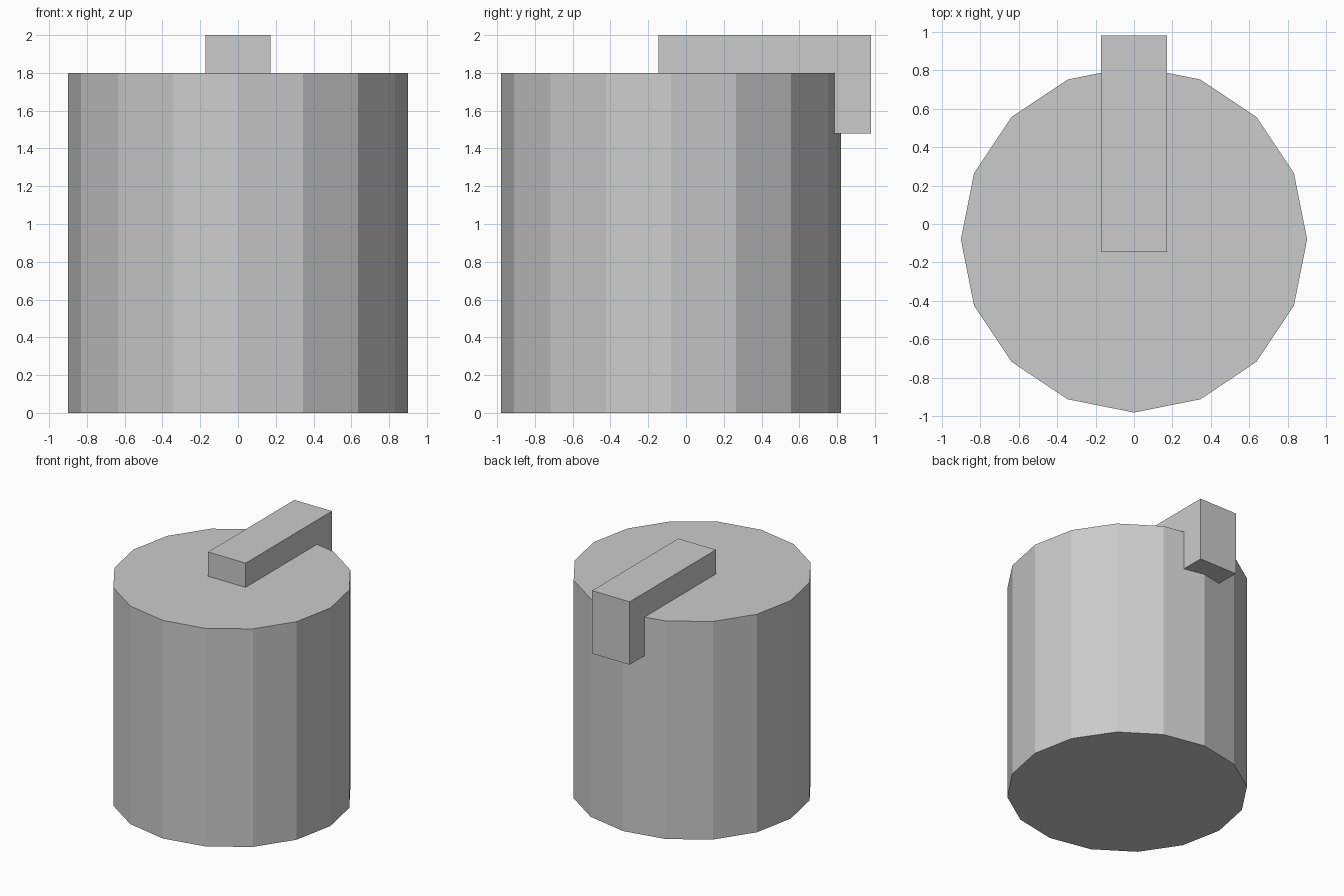
import bpy, bmesh
from mathutils import Matrix

if "Cube" in bpy.data.objects:
    bpy.data.objects.remove(bpy.data.objects["Cube"])

def make_object(name, bm):
    bmesh.ops.recalc_face_normals(bm, faces=bm.faces)
    mesh = bpy.data.meshes.new(name)
    bm.to_mesh(mesh)
    bm.free()
    obj = bpy.data.objects.new(name, mesh)
    bpy.context.collection.objects.link(obj)
    return obj

# Body: 16-sided drum with corners on the axes
bm = bmesh.new()
bmesh.ops.create_cone(bm, cap_ends=True, segments=16, radius1=0.9, radius2=0.9,
                      depth=1.8, matrix=Matrix.Translation((0, -0.08, 0.9)))
make_object("drum_body", bm)

# Clip: L-shaped side profile (y, z) extruded across x
profile = [(-0.145, 1.8), (0.785, 1.8), (0.785, 1.48),
           (0.98, 1.48), (0.98, 2.0), (-0.145, 2.0)]
half_width = 0.172
bm = bmesh.new()
face = bm.faces.new([bm.verts.new((-half_width, y, z)) for y, z in profile])
side = bmesh.ops.extrude_face_region(bm, geom=[face])
bmesh.ops.translate(bm, vec=(2 * half_width, 0, 0),
                    verts=[v for v in side["geom"] if isinstance(v, bmesh.types.BMVert)])
make_object("top_clip", bm)
